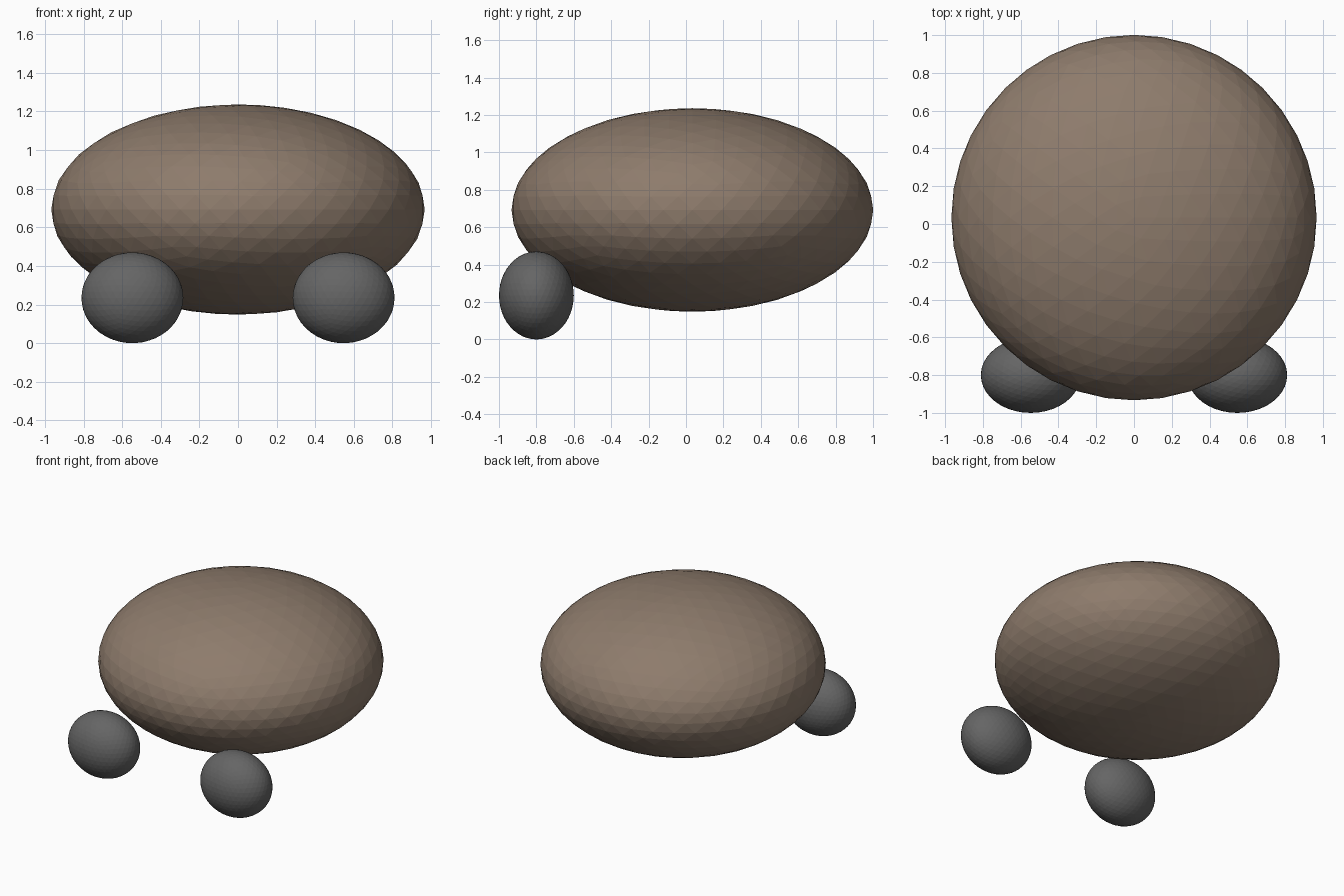
import bpy

if "Cube" in bpy.data.objects:
    bpy.data.objects.remove(bpy.data.objects["Cube"])


def ellipsoid(name, centre, radii, colour=None):
    """Flat-shaded icosphere scaled to an ellipsoid."""
    bpy.ops.mesh.primitive_ico_sphere_add(subdivisions=4, radius=1, location=centre)
    obj = bpy.context.object
    obj.name = name
    obj.scale = radii
    bpy.ops.object.transform_apply(location=False, rotation=False, scale=True)
    if colour:
        mat = bpy.data.materials.new(name + "_colour")
        mat.diffuse_color = colour
        mat.use_nodes = True
        mat.node_tree.nodes["Principled BSDF"].inputs["Base Color"].default_value = mat.diffuse_color
        obj.data.materials.append(mat)
    return obj


# Wide flattened body
ellipsoid("body", (0, 0.034, 0.692), (0.967, 0.967, 0.544), (0.27, 0.2, 0.15, 1))

# Pair of round front feet
for side, name in ((-1, "left_foot"), (1, "right_foot")):
    ellipsoid(name, (side * 0.547, -0.8, 0.235), (0.264, 0.2, 0.235), (0.13, 0.13, 0.13, 1))
